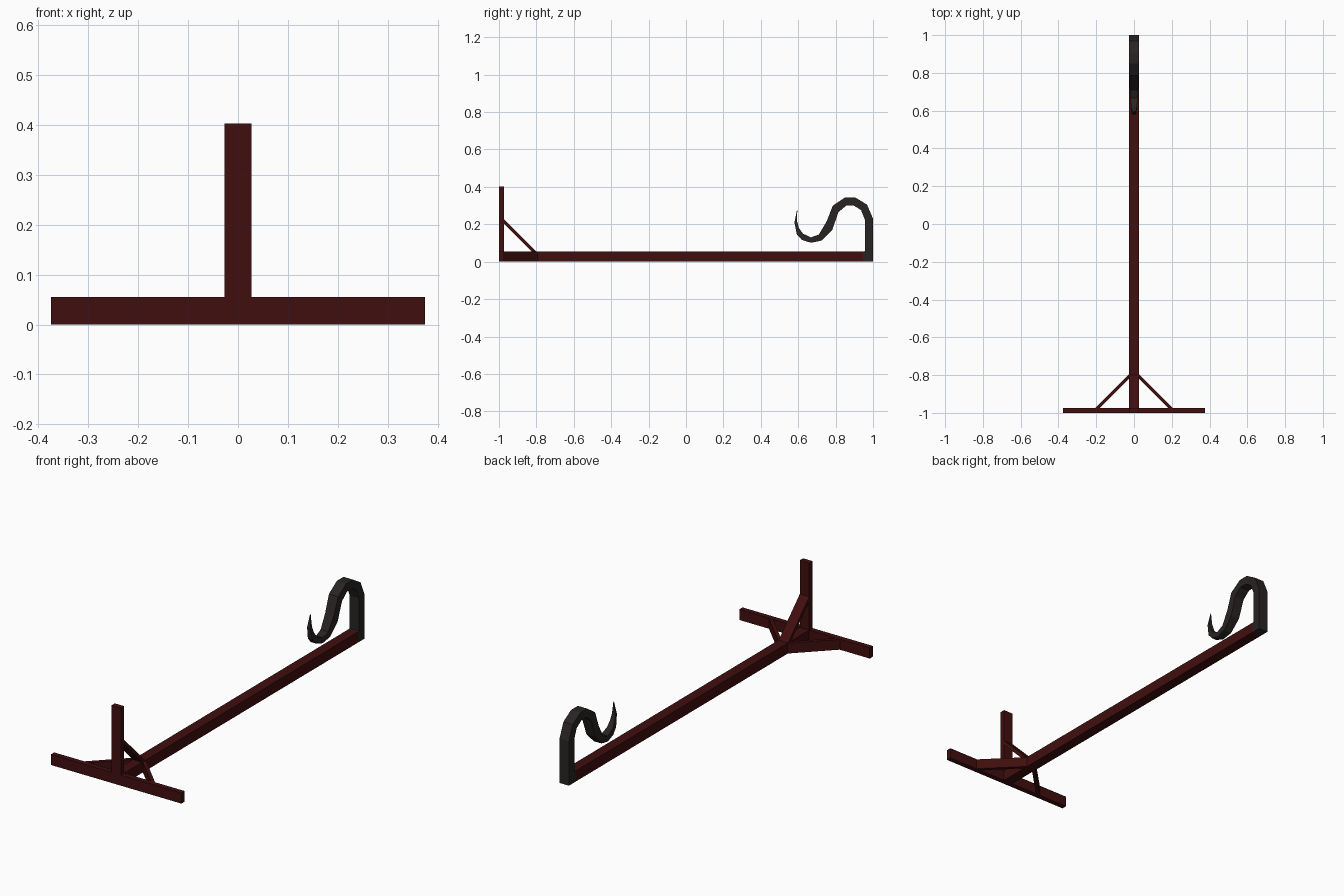
import bpy, bmesh

if "Cube" in bpy.data.objects:
    bpy.data.objects.remove(bpy.data.objects["Cube"])


def material(name, rgb):
    m = bpy.data.materials.new(name)
    m.diffuse_color = (*rgb, 1)
    m.use_nodes = True
    m.node_tree.nodes["Principled BSDF"].inputs["Base Color"].default_value = m.diffuse_color
    return m


RED = material("dark red paint", (0.052, 0.0045, 0.0045))
IRON = material("dark iron", (0.022, 0.017, 0.017))


def finish(bm, name, mat):
    bmesh.ops.recalc_face_normals(bm, faces=bm.faces)
    me = bpy.data.meshes.new(name)
    bm.to_mesh(me)
    bm.free()
    me.materials.append(mat)
    ob = bpy.data.objects.new(name, me)
    bpy.context.collection.objects.link(ob)
    return ob


def box(name, mat, x, y, z):
    bm = bmesh.new()
    bmesh.ops.create_cube(bm, size=1)
    for v in bm.verts:
        for i, (a, b) in enumerate((x, y, z)):
            v.co[i] = b if v.co[i] > 0 else a
    return finish(bm, name, mat)


def prism(name, mat, lower, upper):
    """Solid between two matching outlines."""
    bm = bmesh.new()
    a = [bm.verts.new(p) for p in lower]
    b = [bm.verts.new(p) for p in upper]
    n = len(a)
    bm.faces.new(a)
    bm.faces.new(b)
    for i in range(n):
        j = (i + 1) % n
        bm.faces.new((a[i], a[j], b[j], b[i]))
    return finish(bm, name, mat)


W, H = 0.027, 0.055

# Timber frame
box("main_beam", RED, (-W, W), (-0.974, 0.945), (0, H))
box("cross_bar", RED, (-0.375, 0.375), (-1, -0.973), (0, H))
box("post", RED, (-W, W), (-1, -0.973), (H, 0.403))

# Diagonal braces: outline is (distance from beam axis, y)
upright = [(0.228, -0.973), (0.203, -0.973), (0.05, -0.82), (0.05, -0.795)]
prism("post_brace", RED, [(-W, y, z) for z, y in upright],
      [(W, y, z) for z, y in upright])
flat = [(0.205, -0.973), (0.18, -0.973), (0.02, -0.813), (0.02, -0.788)]
for side, s in (("left", -1), ("right", 1)):
    prism(side + "_brace", RED, [(s * d, y, 0.001) for d, y in flat],
          [(s * d, y, H - 0.001) for d, y in flat])

# Hook: (outer y, z, inner y, z, half width) for each cross-section
sections = [
    (1.0, 0.0, 0.945, 0.0, W), (1.0, 0.055, 0.945, 0.055, W),
    (1.0, 0.056, 0.956, 0.056, W), (1.0, 0.23, 0.956, 0.225, W),
    (0.968, 0.305, 0.936, 0.275, W), (0.905, 0.343, 0.898, 0.300, W),
    (0.85, 0.343, 0.857, 0.300, W), (0.785, 0.30, 0.815, 0.265, W),
    (0.752, 0.215, 0.782, 0.17, 0.025), (0.71, 0.145, 0.725, 0.113, 0.022),
    (0.668, 0.13, 0.668, 0.101, 0.019), (0.625, 0.15, 0.619, 0.117, 0.016),
    (0.604, 0.18, 0.592, 0.147, 0.013), (0.594, 0.215, 0.580, 0.21, 0.009),
    (0.595, 0.275, 0.593, 0.275, 0.001),
]
bm = bmesh.new()
rings = [[bm.verts.new(p) for p in
          ((-w, oy, oz), (w, oy, oz), (w, iy, iz), (-w, iy, iz))]
         for oy, oz, iy, iz, w in sections]
for a, b in zip(rings, rings[1:]):
    for i in range(4):
        j = (i + 1) % 4
        bm.faces.new((a[i], a[j], b[j], b[i]))
bm.faces.new(rings[0])
bm.faces.new(rings[-1])
finish(bm, "hook", IRON)
